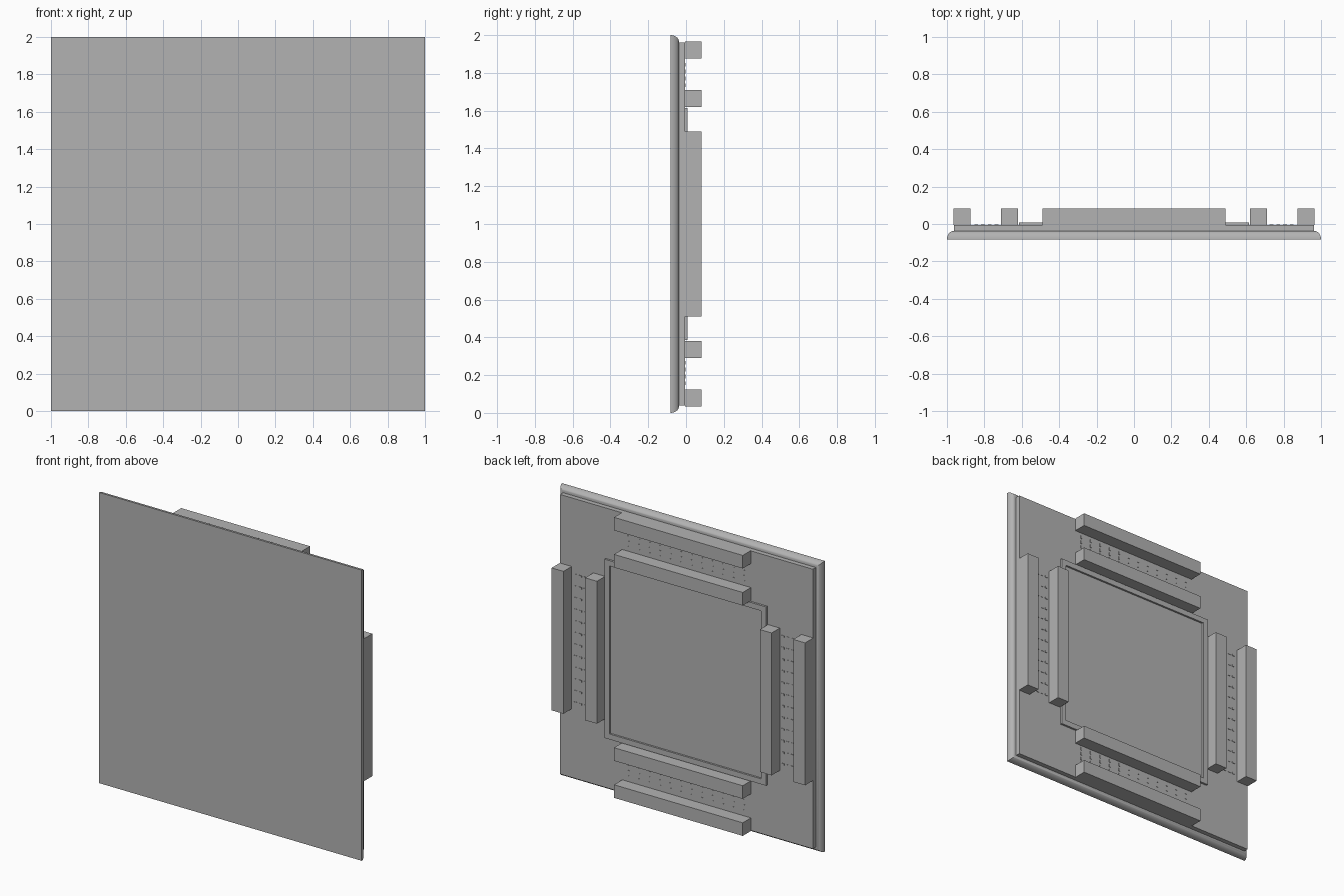
import bpy, bmesh
from math import sin, cos, pi, radians
from mathutils import Matrix, Vector

cube = bpy.data.objects.get("Cube")
if cube:
    bpy.data.objects.remove(cube)

grey = bpy.data.materials.new("plain_grey")
grey.use_nodes = True
grey.diffuse_color = (0.45, 0.45, 0.45, 1)
grey.node_tree.nodes["Principled BSDF"].inputs["Base Color"].default_value = grey.diffuse_color

FRONT, TILE_BACK, BOARD_BACK, BAR_BACK = -0.083, -0.038, -0.006, 0.083
RIM_BACK = 0.008
CENTRE = Matrix.Translation((0, 0, 1))


def finish(name, bm):
    bmesh.ops.recalc_face_normals(bm, faces=bm.faces)
    mesh = bpy.data.meshes.new(name)
    bm.to_mesh(mesh)
    bm.free()
    mesh.materials.append(grey)
    obj = bpy.data.objects.new(name, mesh)
    bpy.context.collection.objects.link(obj)
    return obj


def add_box(bm, x, y, z, turn=Matrix()):
    """Box from (low, high) ranges, about the panel centre."""
    ranges = (x, y, z)
    size = Matrix.Diagonal([b - a for a, b in ranges] + [1])
    mid = Matrix.Translation([(a + b) / 2 for a, b in ranges])
    bmesh.ops.create_cube(bm, size=1, matrix=CENTRE @ turn @ mid @ size)


def square_loft(name, rings):
    """Skin through square rings given as (half width, depth), capped."""
    bm = bmesh.new()
    loops = [[bm.verts.new((h * sx, y, 1 + h * sz))
              for sx, sz in ((-1, -1), (1, -1), (1, 1), (-1, 1))]
             for h, y in rings]
    for a, b in zip(loops, loops[1:]):
        for i in range(4):
            j = (i + 1) % 4
            bm.faces.new((a[i], a[j], b[j], b[i]))
    bm.faces.new(loops[0])
    bm.faces.new(loops[-1])
    return finish(name, bm)


# Front tile with a quarter-round edge
steps = 10
arc = [i * pi / 2 / steps for i in range(steps + 1)]
tile = square_loft("front_tile", [
    (0.967 + 0.033 * cos(a), FRONT + (TILE_BACK - FRONT) * sin(a)) for a in arc])
bpy.ops.object.select_all(action='DESELECT')
tile.select_set(True)
bpy.context.view_layer.objects.active = tile
bpy.ops.object.shade_smooth_by_angle(angle=radians(30))

# Backing board
square_loft("backing_board", [(0.962, TILE_BACK), (0.962, BOARD_BACK)])

# Raised rim around the recessed centre panel
square_loft("centre_rim", [(0.615, BOARD_BACK), (0.615, RIM_BACK),
                           (0.578, RIM_BACK), (0.578, BOARD_BACK + 0.001)])

# Connector bars and the small contacts between them, on each of four sides
for side, quarter in (("top", 0), ("right", 1), ("bottom", 2), ("left", 3)):
    turn = Matrix.Rotation(quarter * pi / 2, 4, 'Y')
    for kind, low, high in (("inner", 0.62, 0.71), ("outer", 0.875, 0.965)):
        bm = bmesh.new()
        add_box(bm, (-0.49, 0.49), (BOARD_BACK, BAR_BACK), (low, high), turn)
        finish(f"{side}_{kind}_bar", bm)
    bm = bmesh.new()
    for column in range(12):
        x = -0.44 + column * 0.08
        for row in range(4):
            z = 0.735 + row * 0.036
            add_box(bm, (x - 0.006, x + 0.006), (BOARD_BACK, BOARD_BACK + 0.003),
                    (z - 0.01, z + 0.01), turn)
    finish(f"{side}_contacts", bm)
